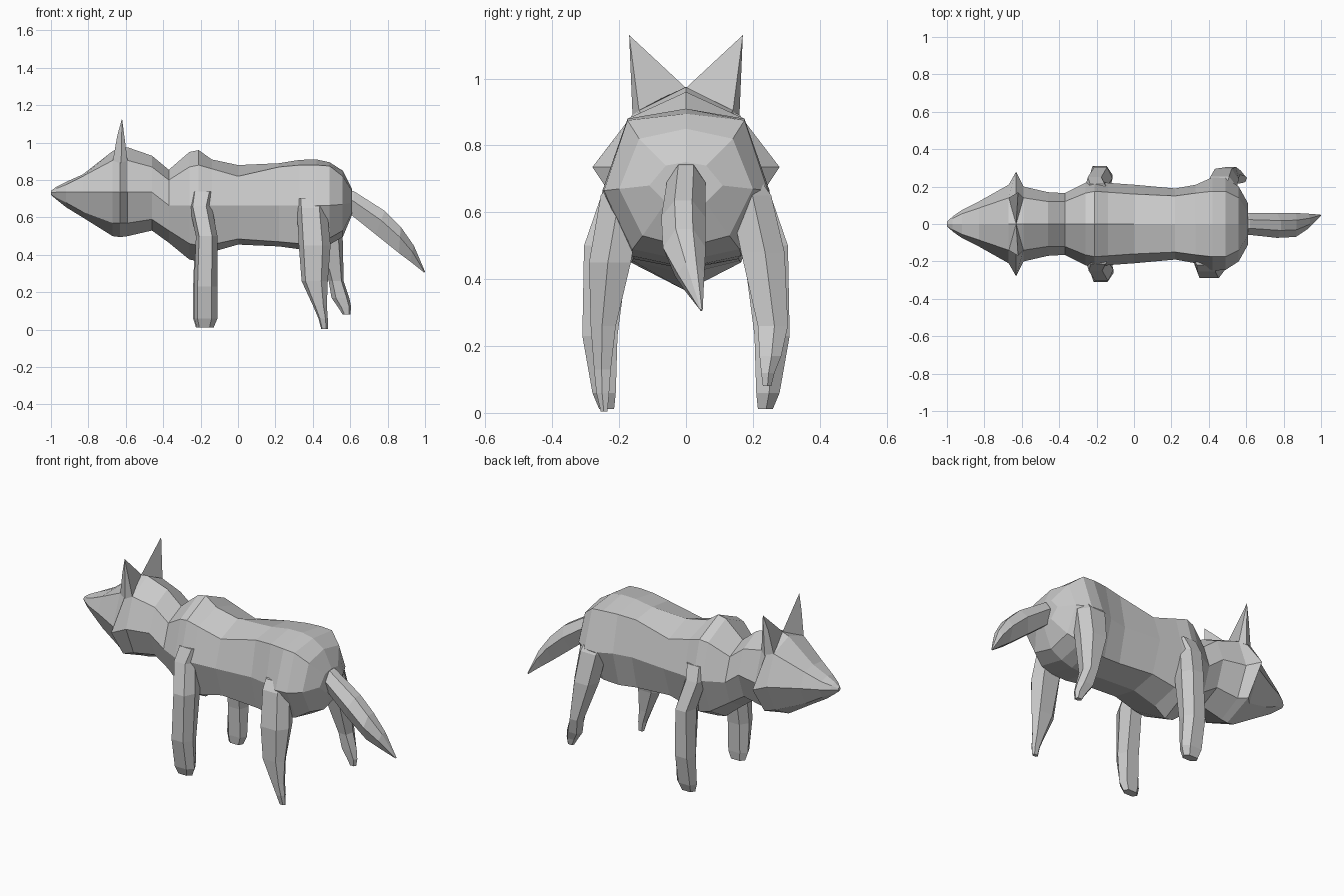
import bpy, bmesh


def make_object(name, verts, faces):
    mesh = bpy.data.meshes.new(name)
    mesh.from_pydata(verts, [], faces)
    bm = bmesh.new()
    bm.from_mesh(mesh)
    bmesh.ops.recalc_face_normals(bm, faces=bm.faces)
    bm.to_mesh(mesh)
    bm.free()
    obj = bpy.data.objects.new(name, mesh)
    bpy.context.collection.objects.link(obj)
    return obj


def loft(name, rings):
    """Skin a row of equal-sized rings and cap both ends."""
    n = len(rings[0])
    verts = [p for ring in rings for p in ring]
    faces = [(r * n + i, r * n + (i + 1) % n, (r + 1) * n + (i + 1) % n, (r + 1) * n + i)
             for r in range(len(rings) - 1) for i in range(n)]
    last = (len(rings) - 1) * n
    faces += [tuple(range(n)), tuple(range(last, last + n))]
    return make_object(name, verts, faces)


def octagon(x, top, uy, uz, sy, sz, ly, lz, bottom):
    """Symmetric eight-sided section: ridge, upper, side, lower and belly points."""
    return [(x, 0, top), (x, uy, uz), (x, sy, sz), (x, ly, lz), (x, 0, bottom),
            (x, -ly, lz), (x, -sy, sz), (x, -uy, uz)]


# Head and neck, with pinched cheek ruff
head = [
    (-1.0, .742, .008, .738, .012, .732, .008, .726, .72),
    (-.97, .765, .03, .755, .04, .735, .025, .705, .695),
    (-.92, .79, .055, .775, .075, .735, .045, .68, .655),
    (-.83, .83, .085, .82, .12, .735, .075, .63, .60),
    (-.67, .955, .14, .905, .21, .735, .13, .57, .50),
    (-.63, .97, .15, .905, .28, .735, .17, .57, .495),
    (-.59, .975, .14, .905, .20, .735, .13, .57, .50),
    (-.46, .93, .12, .87, .17, .735, .12, .59, .53),
    (-.37, .855, .12, .80, .165, .665, .12, .53, .465),
]
loft("head_and_neck", [octagon(*s) for s in head])

# Torso, from chest to rump
torso = [
    (-.37, .855, .12, .80, .165, .665, .12, .53, .465),
    (-.26, .95, .165, .87, .22, .665, .15, .46, .375),
    (-.21, .96, .175, .88, .235, .665, .165, .45, .365),
    (-.14, .91, .17, .86, .22, .665, .16, .455, .415),
    (0, .88, .16, .82, .21, .665, .15, .485, .455),
    (.22, .89, .15, .87, .19, .665, .145, .47, .445),
    (.33, .908, .165, .88, .21, .665, .155, .46, .43),
    (.42, .91, .175, .88, .25, .665, .165, .47, .435),
    (.49, .895, .175, .875, .245, .665, .16, .49, .455),
    (.56, .85, .14, .82, .20, .67, .13, .53, .495),
    (.61, .75, .06, .74, .11, .68, .06, .63, .615),
]
loft("torso", [octagon(*s) for s in torso])

# Ears, rising from the crown to outward tips
for side, label in ((1, "left"), (-1, "right")):
    make_object("ear_" + label,
                [(-.63, 0, .972), (-.67, .14 * side, .90), (-.625, .16 * side, .89),
                 (-.59, .14 * side, .90), (-.62, .17 * side, 1.13), (-.645, .155 * side, 1.04)],
                [(0, 1, 5, 4), (1, 2, 4, 5), (2, 3, 4), (3, 0, 4), (0, 3, 2, 1)])


def leg(name, side, sections):
    """Six-sided limb; each section is z, x range, inner y and outer y."""
    rings = []
    for z, x0, x1, y0, y1 in sections:
        w, d = x1 - x0, y1 - y0
        rings.append([(x0, side * (y0 + .45 * d), z), (x0 + .25 * w, side * y0, z),
                      (x0 + .85 * w, side * y0, z), (x1, side * (y0 + .55 * d), z),
                      (x0 + .75 * w, side * y1, z), (x0 + .15 * w, side * y1, z)])
    loft(name, rings)


# Front legs
front = [(.74, -.25, -.12, .10, .215), (.66, -.26, -.14, .14, .25),
         (.50, -.225, -.11, .17, .305), (.23, -.235, -.11, .205, .31),
         (.06, -.235, -.11, .21, .28), (.012, -.22, -.13, .215, .26)]
leg("front_leg_right", -1, front)
leg("front_leg_left", 1, [(z, a - .005, b - .005, c, d) for z, a, b, c, d in front])

# Hind legs, the left one stretched further back
leg("hind_leg_right", -1, [
    (.70, .31, .48, .12, .22), (.65, .315, .475, .13, .255),
    (.45, .325, .495, .165, .29), (.26, .34, .48, .21, .285),
    (.13, .40, .475, .225, .275), (.06, .43, .48, .23, .268), (.004, .445, .48, .235, .255)])
leg("hind_leg_left", 1, [
    (.70, .38, .54, .12, .22), (.65, .385, .55, .13, .255),
    (.48, .41, .56, .165, .295), (.26, .485, .565, .215, .305),
    (.17, .50, .595, .22, .285), (.12, .535, .605, .225, .265), (.08, .56, .60, .23, .255)])

# Tail: x/z of upper edge, x/z of lower edge, y centre, half width
tail = [(.58, .75, .58, .63, 0, .055), (.62, .74, .61, .61, 0, .058),
        (.785, .635, .735, .51, -.008, .066), (.87, .55, .86, .41, -.005, .064),
        (.94, .45, .92, .365, .015, .04), (1.0, .31, .995, .305, .046, .004)]
rings = []
for xu, zu, xl, zl, y, w in tail:
    def at(t, k):
        return (xu + (xl - xu) * t, y + k * w, zu + (zl - zu) * t)
    rings.append([at(0, -.4), at(0, .4), at(.4, 1), at(1, .45), at(1, -.45), at(.4, -1)])
loft("tail", rings)
